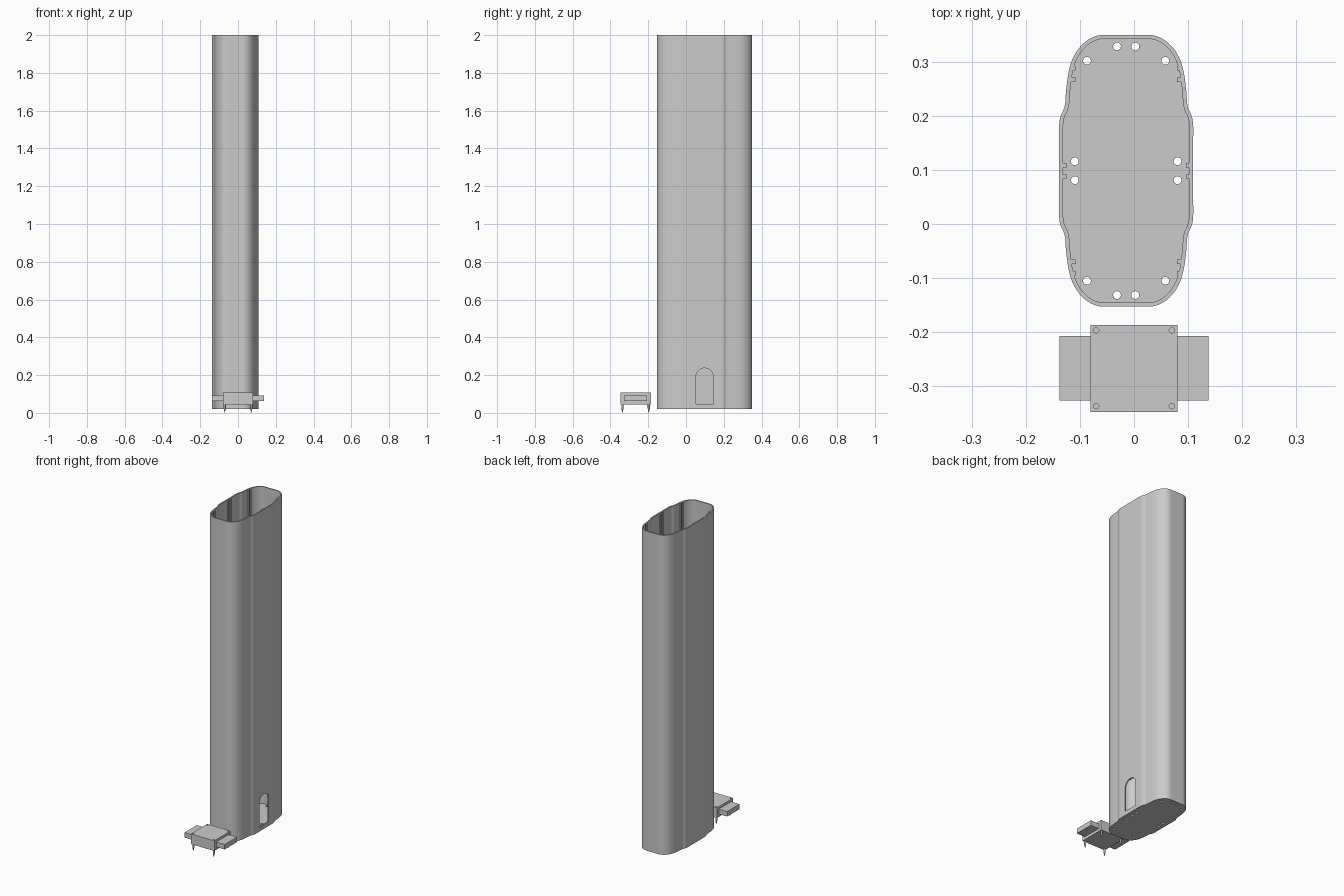
import bpy, bmesh, math
from mathutils import Vector

old = bpy.data.objects.get("Cube")
if old:
    bpy.data.objects.remove(old)

CX, CY = -0.0145, 0.0985      # centre of the tube
BASE, FLOOR, TOP = 0.02, 0.036, 2.0
WALL = 0.0075

grey = bpy.data.materials.new("plain grey")
grey.use_nodes = True
COLOUR = (0.6, 0.6, 0.6, 1)
grey.diffuse_color = COLOUR
grey.node_tree.nodes["Principled BSDF"].inputs["Base Color"].default_value = COLOUR


def finish(name, bm):
    bmesh.ops.recalc_face_normals(bm, faces=bm.faces)
    mesh = bpy.data.meshes.new(name)
    bm.to_mesh(mesh)
    bm.free()
    mesh.materials.append(grey)
    ob = bpy.data.objects.new(name, mesh)
    bpy.context.collection.objects.link(ob)
    return ob


def add_prism(bm, points, offset):
    """Extrude a closed loop of points along an offset."""
    face = bm.faces.new([bm.verts.new(p) for p in points])
    new = bmesh.ops.extrude_face_region(bm, geom=[face])["geom"]
    verts = [v for v in new if isinstance(v, bmesh.types.BMVert)]
    bmesh.ops.translate(bm, verts=verts, vec=offset)


def add_box(bm, x0, x1, y0, y1, z0, z1):
    add_prism(bm, [(x0, y0, z0), (x1, y0, z0), (x1, y1, z0), (x0, y1, z0)],
              (0, 0, z1 - z0))


def add_round(bm, x, y, z0, z1, r0, r1, sides=20):
    """Cylinder or cone standing between two heights."""
    new = bmesh.ops.create_cone(bm, cap_ends=True, segments=sides, radius1=r0,
                                radius2=r1, depth=z1 - z0)["verts"]
    bmesh.ops.translate(bm, verts=new, vec=(x, y, (z0 + z1) / 2))


def cut(ob, cutters):
    for c in cutters:
        c.hide_render = True
        mod = ob.modifiers.new("cut", "BOOLEAN")
        mod.operation, mod.solver, mod.object = "DIFFERENCE", "EXACT", c
    graph = bpy.context.evaluated_depsgraph_get()
    mesh = bpy.data.meshes.new_from_object(ob.evaluated_get(graph))
    ob.modifiers.clear()
    ob.data = mesh


def smooth(ob):
    bpy.ops.object.select_all(action="DESELECT")
    ob.select_set(True)
    bpy.context.view_layer.objects.active = ob
    bpy.ops.object.shade_smooth_by_angle(angle=math.radians(30))


def rounded(points, steps=4):
    """Closed smooth curve through the points."""
    out, n = [], len(points)
    for i in range(n):
        a, b, c, d = (points[(i + k) % n] for k in (-1, 0, 1, 2))
        for s in range(steps):
            t = s / steps
            out.append(0.5 * (2 * b + (c - a) * t + (2 * a - 5 * b + 4 * c - d) * t**2
                              + (3 * b - a - 3 * c + d) * t**3))
    return out


# Tube outline: one quarter, mirrored twice
quarter = [Vector(p) for p in (
    (0.124, 0.045), (0.124, 0.085), (0.121, 0.102), (0.115, 0.115), (0.1125, 0.128),
    (0.1115, 0.145), (0.107, 0.18), (0.100, 0.205), (0.088, 0.226), (0.071, 0.242),
    (0.053, 0.25), (0.036, 0.2515), (0.018, 0.2515))]
half = quarter + [Vector((-p.x, p.y)) for p in reversed(quarter)]
outer = rounded(half + [-p for p in half])
inner = []
for i, p in enumerate(outer):
    t = (outer[(i + 1) % len(outer)] - outer[i - 1]).normalized()
    inner.append(p + Vector((-t.y, t.x)) * WALL)


def tube_loop(loop, z):
    return [(CX + p.x, CY + p.y, z) for p in loop]


bm = bmesh.new()
add_prism(bm, tube_loop(outer, BASE), (0, 0, TOP - BASE))
tube = finish("tube", bm)

bm = bmesh.new()
add_prism(bm, tube_loop(inner, FLOOR), (0, 0, TOP))
cavity = finish("cavity_cutter", bm)

# Drain holes through the floor
bm = bmesh.new()
for sx in (-1, 1):
    for sy in (-1, 1):
        for dx, dy in ((0.017, 0.23), (0.0725, 0.2035), (0.095, 0.0175)):
            add_round(bm, CX + sx * dx, CY + sy * dy, 0, FLOOR + 0.01, 0.0072, 0.0072)
holes = finish("hole_cutter", bm)

# Arched doorway in the left wall
R, SPRING = 0.046, 0.191
arch = [(0.06, CY - R, 0.046), (0.06, CY + R, 0.046)]
arch += [(0.06, CY + R * math.cos(a), SPRING + R * math.sin(a))
         for a in (math.pi * k / 20 for k in range(21))]
bm = bmesh.new()
add_prism(bm, arch, (0.1, 0, 0))
door = finish("door_cutter", bm)

cut(tube, [cavity, holes, door])
smooth(tube)

# Paired guide ribs running up the inner walls
bm = bmesh.new()
for side in (-1, 1):
    for dy, near, far in ((-0.179, 0.094, 0.102), (0, 0.1105, 0.119), (0.179, 0.094, 0.102)):
        for off in (-0.0105, 0.0105):
            y = CY + dy + off
            x0, x1 = sorted((CX + side * near, CX + side * far))
            add_box(bm, x0, x1, y - 0.004, y + 0.004, FLOOR - 0.002, TOP)
ribs = finish("guide_ribs", bm)
cut(ribs, [door])

# Separate small unit in front
UY = -0.267
bm = bmesh.new()
add_box(bm, -0.0805, 0.0805, UY - 0.0805, UY + 0.0805, 0.045, 0.108)
body = finish("unit_body", bm)

corners = [(sx * 0.07, UY + sy * 0.07) for sx in (-1, 1) for sy in (-1, 1)]
bm = bmesh.new()
for x, y in corners:
    add_round(bm, x, y, 0.098, 0.12, 0.005, 0.005)
screw_holes = finish("screw_hole_cutter", bm)
cut(body, [screw_holes])

for name, side in (("right_arm", -1), ("left_arm", 1)):
    bm = bmesh.new()
    x0, x1 = sorted((side * 0.08, side * 0.138))
    add_box(bm, x0, x1, UY - 0.06, UY + 0.06, 0.062, 0.093)
    finish(name, bm)

# Pointed legs under the unit
bm = bmesh.new()
for x, y in corners:
    add_round(bm, x, y, 0.022, 0.046, 0.0055, 0.0055, 16)
    add_round(bm, x, y, 0.0, 0.022, 0.0005, 0.0055, 16)
smooth(finish("legs", bm))

for helper in (cavity, holes, door, screw_holes):
    bpy.data.objects.remove(helper)
